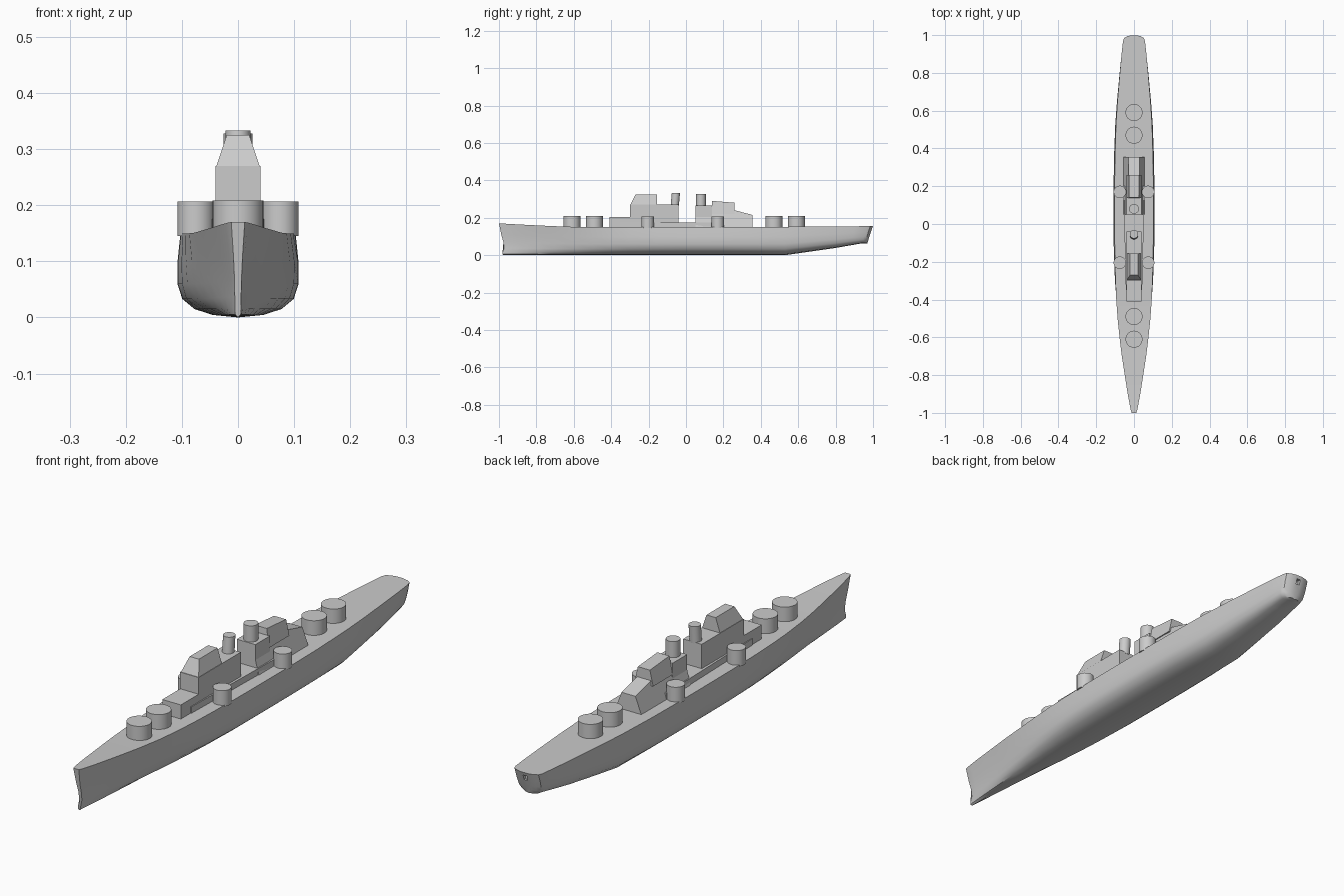
import bpy, bmesh, math

if "Cube" in bpy.data.objects:
    bpy.data.objects.remove(bpy.data.objects["Cube"])


def make_object(name, bm):
    bmesh.ops.recalc_face_normals(bm, faces=bm.faces)
    mesh = bpy.data.meshes.new(name)
    bm.to_mesh(mesh)
    bm.free()
    ob = bpy.data.objects.new(name, mesh)
    bpy.context.collection.objects.link(ob)
    return ob


def smooth(ob, angle=35):
    bpy.ops.object.select_all(action='DESELECT')
    ob.select_set(True)
    bpy.context.view_layer.objects.active = ob
    bpy.ops.object.shade_smooth_by_angle(angle=math.radians(angle))


def prism(name, profile):
    """Side profile of (y, z, half width), mirrored across x."""
    bm = bmesh.new()
    left = [bm.verts.new((-w, y, z)) for y, z, w in profile]
    right = [bm.verts.new((w, y, z)) for y, z, w in profile]
    bm.faces.new(left)
    bm.faces.new(right[::-1])
    n = len(profile)
    for i in range(n):
        j = (i + 1) % n
        bm.faces.new((left[i], left[j], right[j], right[i]))
    return make_object(name, bm)


def block(name, y0, y1, z0, z1, w):
    return prism(name, [(y0, z0, w), (y1, z0, w), (y1, z1, w), (y0, z1, w)])


def drum(name, x, y, r, z0, z1, lean=0.0):
    bm = bmesh.new()
    bmesh.ops.create_cone(bm, cap_ends=True, segments=32, radius1=r, radius2=r, depth=z1 - z0)
    for v in bm.verts:
        v.co.x += x
        v.co.y += y + (lean if v.co.z > 0 else 0)
        v.co.z += (z0 + z1) / 2
    smooth(make_object(name, bm))


# Hull: stations of (y, half beam), cross-section blended bow / midship / stern
stations = [(-1, .012), (-.985, .017), (-.96, .022), (-.92, .030), (-.86, .040), (-.78, .053),
            (-.7, .066), (-.6, .079), (-.5, .090), (-.4, .098), (-.3, .103), (-.15, .107),
            (0, .108), (.2, .108), (.35, .106), (.53, .099), (.65, .090), (.8, .076),
            (.9, .066), (.97, .058), (.985, .052), (.994, .036), (.999, .015)]
heights = [0, .03, .10, .22, .40, .65, 1]
mid_w = [0, .42, .72, .92, 1, 1, .95]
bow_w = [0, .40, .48, .48, .52, .68, 1]
stern_w = [0, .60, .80, .92, .97, 1, 1]
stem = [.022, .018, .02, .028, .024, .012, 0]


def clamp(a):
    return max(0.0, min(1.0, a))


bm = bmesh.new()
rings = []
for y, beam in stations:
    fb = clamp((-.2 - y) / .8) ** 1.3
    fs = clamp((y - .4) / .55)
    keel = clamp((y - .53) / .44) * .063
    deck = .15 + .02 * clamp((-.55 - y) / .45) ** 1.3 + .005 * clamp((y - .3) / .7)
    half = []
    for v, m, b, s, st in zip(heights, mid_w, bow_w, stern_w, stem):
        w = m * (1 - fb - fs) + b * fb + s * fs
        py = y + st * clamp((-.8 - y) / .2) - .03 * (1 - v) * clamp((y - .8) / .17)
        half.append((w * beam, py, keel + (deck - keel) * v))
    pts = half[::-1] + [(-x, yy, z) for x, yy, z in half[1:]]
    rings.append([bm.verts.new(p) for p in pts])
n = len(rings[0])
for a, b in zip(rings, rings[1:]):
    for i in range(n):
        j = (i + 1) % n
        bm.faces.new((a[i], a[j], b[j], b[i]))
bm.faces.new(rings[0])
bm.faces.new(rings[-1])
hull = make_object("hull", bm)
smooth(hull)

# Small recess in the stern
cutter = block("stern_recess_cutter", .98, 1.05, .122, .142, .008)
cutter.hide_render = True
cutter.hide_set(True)
mod = hull.modifiers.new("stern_recess", 'BOOLEAN')
mod.operation = 'DIFFERENCE'
mod.object = cutter

# Low deck platform joining both superstructures
prism("deck_platform", [(-.35, .145, .043), (.2, .145, .056), (.2, .175, .056), (-.35, .175, .043)])

# Forward superstructure
block("forward_low_house", -.41, -.28, .145, .205, .04)
block("forward_house", -.3, -.04, .145, .27, .04)
prism("bridge_tower", [(-.3, .265, .04), (-.155, .265, .04), (-.155, .325, .02), (-.27, .325, .02)])

# Aft superstructure
prism("aft_house", [(.05, .145, .057), (.355, .145, .057), (.355, .215, .03),
                    (.26, .24, .03), (.05, .24, .03)])
block("aft_funnel_base", .05, .14, .145, .265, .04)
prism("aft_tower", [(.135, .22, .04), (.26, .22, .04), (.26, .28, .026), (.14, .29, .026)])

# Funnels
drum("forward_funnel", 0, -.06, .022, .265, .333, lean=.006)
drum("aft_funnel", 0, .08, .026, .26, .328)

# Main turrets on the centreline
for i, y in enumerate((-.61, -.49, .47, .59)):
    drum(f"main_turret_{i + 1}", 0, y, .045, .145, .208)

# Side turrets
for y, place in ((-.205, "forward"), (.17, "aft")):
    for sx, side in ((-1, "left"), (1, "right")):
        drum(f"{place}_{side}_turret", sx * .075, y, .033, .145, .207)
